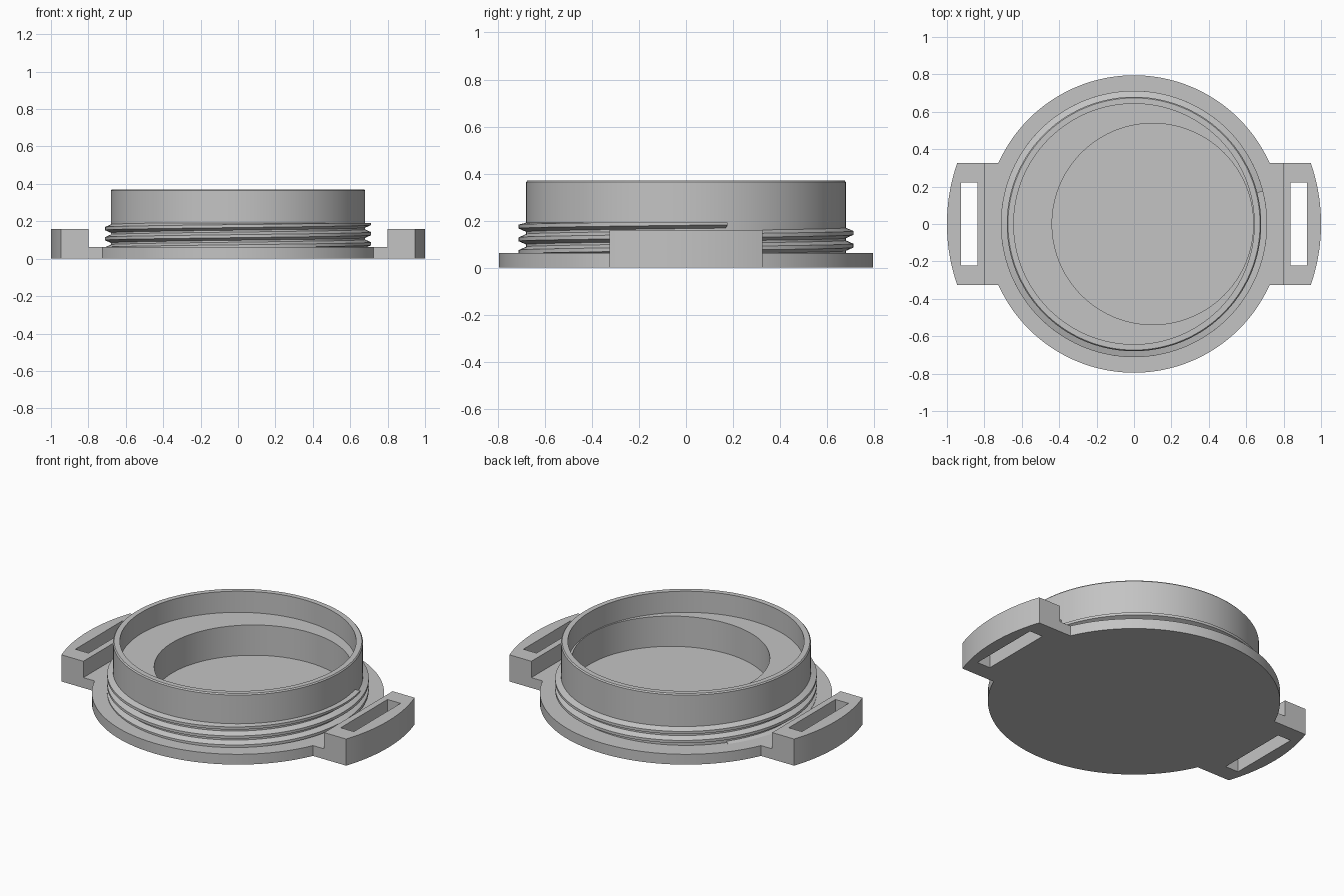
import bpy, bmesh
from math import sin, cos, pi, asin, sqrt, radians

cube = bpy.data.objects.get("Cube")
if cube:
    bpy.data.objects.remove(cube, do_unlink=True)

GREY = (0.55, 0.55, 0.55, 1)
mat = bpy.data.materials.new("plain grey")
mat.use_nodes = True
mat.diffuse_color = GREY
mat.node_tree.nodes["Principled BSDF"].inputs["Base Color"].default_value = GREY

SEG = 160
BASE_R, BASE_H = 0.795, 0.062
LUG_X, LUG_Y, LUG_H = 0.8, 0.325, 0.16


def finish(name, bm, recalc=True):
    if recalc:
        bmesh.ops.recalc_face_normals(bm, faces=bm.faces)
    mesh = bpy.data.meshes.new(name)
    bm.to_mesh(mesh)
    bm.free()
    mesh.materials.append(mat)
    obj = bpy.data.objects.new(name, mesh)
    bpy.context.collection.objects.link(obj)
    bpy.ops.object.select_all(action='DESELECT')
    obj.select_set(True)
    bpy.context.view_layer.objects.active = obj
    bpy.ops.object.shade_smooth_by_angle(angle=radians(30))
    return obj


def loop(bm, points, z):
    return [bm.verts.new((x, y, z)) for x, y in points]


def bridge(bm, a, b):
    n = len(a)
    for i in range(n):
        j = (i + 1) % n
        bm.faces.new((a[i], a[j], b[j], b[i]))


# Base plate: round disc with a straight-sided tab reaching each lug
bm = bmesh.new()
start = asin(LUG_Y / BASE_R)
half = SEG // 2
outline = []
for turn in (0, pi):
    side = cos(turn)
    outline.append((side * LUG_X, side * LUG_Y))
    for i in range(half + 1):
        a = turn + start + (pi - 2 * start) * i / half
        outline.append((BASE_R * cos(a), BASE_R * sin(a)))
    outline.append((-side * LUG_X, side * LUG_Y))
low, high = loop(bm, outline, 0), loop(bm, outline, BASE_H)
bridge(bm, low, high)
bm.faces.new(low)
bm.faces.new(high)
finish("base_plate", bm)

# Strap lugs: curved outer edge, rectangular through slot, mirrored
bm = bmesh.new()
SLOT_IN, SLOT_OUT, SLOT_Y = 0.838, 0.925, 0.222
steps = [-1 + 2 * i / 24 for i in range(25)]
outer = [(LUG_X, LUG_Y), (LUG_X, -LUG_Y)]
outer += [(sqrt(1 - (t * LUG_Y) ** 2), t * LUG_Y) for t in steps]
inner = [(SLOT_IN, SLOT_Y), (SLOT_IN, -SLOT_Y)]
inner += [(SLOT_OUT, t * SLOT_Y) for t in steps]
ob, ot = loop(bm, outer, 0), loop(bm, outer, LUG_H)
ib, it = loop(bm, inner, 0), loop(bm, inner, LUG_H)
for a, b in ((ob, ot), (ot, it), (it, ib), (ib, ob)):
    bridge(bm, a, b)
lugs = finish("strap_lugs", bm)
lugs.modifiers.new("mirror", 'MIRROR').use_axis[0] = True

# Collar: ring wall, inner ledge and off-centre pocket (radius, centre x, z)
bm = bmesh.new()
rings = [(0.68, 0, BASE_H), (0.68, 0, 0.364), (0.674, 0, 0.371),
         (0.643, 0, 0.371), (0.643, 0, 0.244),
         (0.538, 0.1, 0.244), (0.538, 0.1, BASE_H)]
prev = None
for r, cx, z in rings:
    pts = [(cx + r * cos(2 * pi * i / SEG), r * sin(2 * pi * i / SEG))
           for i in range(SEG)]
    ring = loop(bm, pts, z)
    if prev:
        bridge(bm, prev, ring)
    prev = ring
finish("collar", bm, recalc=False)

# Screw thread: trapezoid section swept up a helix, trimmed flat at both ends
bm = bmesh.new()
PITCH, FIRST_Z, TOP_Z = 0.054, 0.08, 0.192
section = [(0.678, -0.023), (0.712, -0.008), (0.712, 0.008), (0.678, 0.023)]
t0, t1 = -0.6, 2.04
count = 400
prev = first = None
for i in range(count + 1):
    t = t0 + (t1 - t0) * i / count
    a = 2 * pi * t
    row = []
    for r, dz in section:
        z = min(max(FIRST_Z + PITCH * t + dz, BASE_H - 0.004), TOP_Z)
        row.append(bm.verts.new((r * cos(a), r * sin(a), z)))
    if prev:
        bridge(bm, prev, row)
    else:
        first = row
    prev = row
bm.faces.new(first)
bm.faces.new(prev)
finish("screw_thread", bm)
